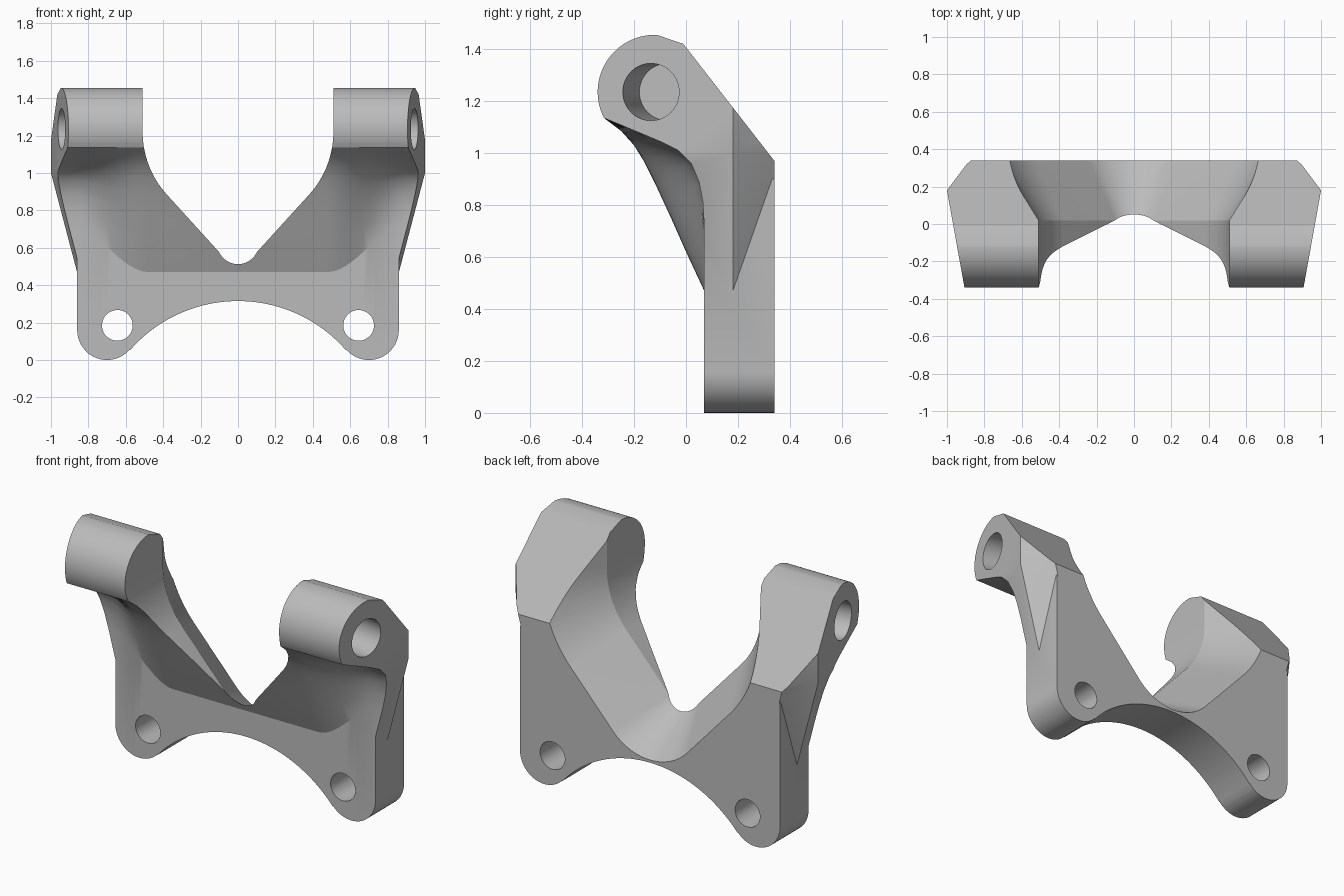
import bpy, bmesh
from math import cos, sin, radians, atan
from mathutils import Vector, Matrix

cube = bpy.data.objects.get("Cube")
if cube:
    bpy.data.objects.remove(cube, do_unlink=True)

metal = bpy.data.materials.new("plain_grey")
metal.use_nodes = True
GREY = (0.5, 0.5, 0.5, 1)
metal.diffuse_color = GREY
metal.node_tree.nodes["Principled BSDF"].inputs["Base Color"].default_value = GREY


def finish(name, bm):
    bmesh.ops.recalc_face_normals(bm, faces=bm.faces)
    mesh = bpy.data.meshes.new(name)
    bm.to_mesh(mesh)
    bm.free()
    mesh.materials.append(metal)
    obj = bpy.data.objects.new(name, mesh)
    bpy.context.collection.objects.link(obj)
    return obj


def loft(name, rings):
    """Solid skinned through matching closed rings, capped at both ends."""
    bm = bmesh.new()
    rows = [[bm.verts.new(p) for p in ring] for ring in rings]
    n = len(rows[0])
    for a, b in zip(rows, rows[1:]):
        for i in range(n):
            j = (i + 1) % n
            bm.faces.new((a[i], a[j], b[j], b[i]))
    bm.faces.new(rows[0])
    bm.faces.new(rows[-1])
    return finish(name, bm)


def cylinder(name, centre, axis, radius, depth):
    bm = bmesh.new()
    turn = Vector(axis).to_track_quat('Z', 'Y').to_matrix().to_4x4()
    bmesh.ops.create_cone(bm, cap_ends=True, segments=48, radius1=radius, radius2=radius,
                          depth=depth, matrix=Matrix.Translation(centre) @ turn)
    return finish(name, bm)


def combine(target, tool, operation):
    mod = target.modifiers.new("cut", 'BOOLEAN')
    mod.operation, mod.solver, mod.object = operation, 'EXACT', tool
    bpy.context.view_layer.objects.active = target
    bpy.ops.object.modifier_apply(modifier=mod.name)
    bpy.data.objects.remove(tool, do_unlink=True)


def arc(cx, cz, r, start, end, steps):
    angles = [radians(start + (end - start) * i / steps) for i in range(steps + 1)]
    return [(cx + r * cos(a), cz + r * sin(a)) for a in angles]


def mirrored(half):
    """Close a half outline whose last point lies on the centre line."""
    return half + [(-x, z) for x, z in reversed(half[:-1])]


# Side section: straight underside in the middle, filleted towards the ends
back = [(0.34, 0), (0.34, 0.97), (-0.01, 1.42)] + arc(-0.12, 1.235, 0.22, 88, 207, 28)
middle = [(-0.25, 1.085), (-0.2, 1.03), (-0.16, 0.965), (-0.12, 0.885),
          (-0.06, 0.755), (0, 0.62), (0.07, 0.47)]
outer = [(-0.2, 1.087), (-0.1, 1.045), (-0.03, 1.01), (0.02, 0.96),
         (0.05, 0.89), (0.065, 0.81), (0.07, 0.72)]


def section(x):
    t = min(max((abs(x) - 0.48) / 0.42, 0), 1)
    t = t * t * (3 - 2 * t)
    under = [Vector(a).lerp(Vector(b), t) for a, b in zip(middle, outer)]
    return [(x, y, z) for y, z in back + under + [(0.07, 0)]]


side = [0.48 + 0.57 * i / 18 for i in range(19)]
bracket = loft("bracket", [section(x) for x in [-x for x in reversed(side)] + side])

# Front outline of the foot plate, and the wider tapered wings above it
foot = [(0.86, 0.9)] + arc(0.70, 0.16, 0.16, 0, -139, 20) + arc(0, -0.45, 0.765, 41, 90, 20)
plate = mirrored(foot)
envelope = loft("plate_outline", [[(x, y, z) for x, z in plate] for y in (-0.6, 0.6)])

bm = bmesh.new()
for z, drop, front_slope in ((0.4, 0.158, 0.45), (1.0, 0, 0.18), (1.6, 0, 0.18)):
    for y, inset in ((-0.5, 0.68 * front_slope), (0.18, 0), (0.5, 0.24)):
        for s in (-1, 1):
            bm.verts.new((s * (1 - drop - inset), y, z))
bmesh.ops.convex_hull(bm, input=bm.verts)
combine(envelope, finish("wing_outline", bm), 'UNION')
combine(bracket, envelope, 'INTERSECT')


# Rounded V channel: straight at the front, flaring towards the back
def channel(y, grow):
    half = ([(0.51 + grow, 1.8)] + arc(0.01, 1.22, 0.5 + grow, 0, -42, 14)
            + arc(0, 0.665, 0.134 + grow, -42, -90, 14))
    return [(x, y, z) for x, z in mirrored(half)]


combine(bracket, loft("channel", [channel(-0.6, 0), channel(0.02, 0), channel(0.5, 0.3)]),
        'DIFFERENCE')

# Bolt holes through the feet, and blind pin holes square to the lug ends
tilt = atan(0.18)
for s in (-1, 1):
    combine(bracket, cylinder("bolt_hole", (s * 0.645, 0.2, 0.185), (0, 1, 0), 0.082, 1),
            'DIFFERENCE')
    axis = Vector((s * cos(tilt), -sin(tilt), 0))
    mouth = Vector((s * 0.943, -0.135, 1.235))
    combine(bracket, cylinder("pin_hole", mouth - axis * 0.08, axis, 0.11, 0.56),
            'DIFFERENCE')

bpy.ops.object.select_all(action='DESELECT')
bracket.select_set(True)
bpy.context.view_layer.objects.active = bracket
bpy.ops.object.shade_smooth_by_angle(angle=radians(25))
